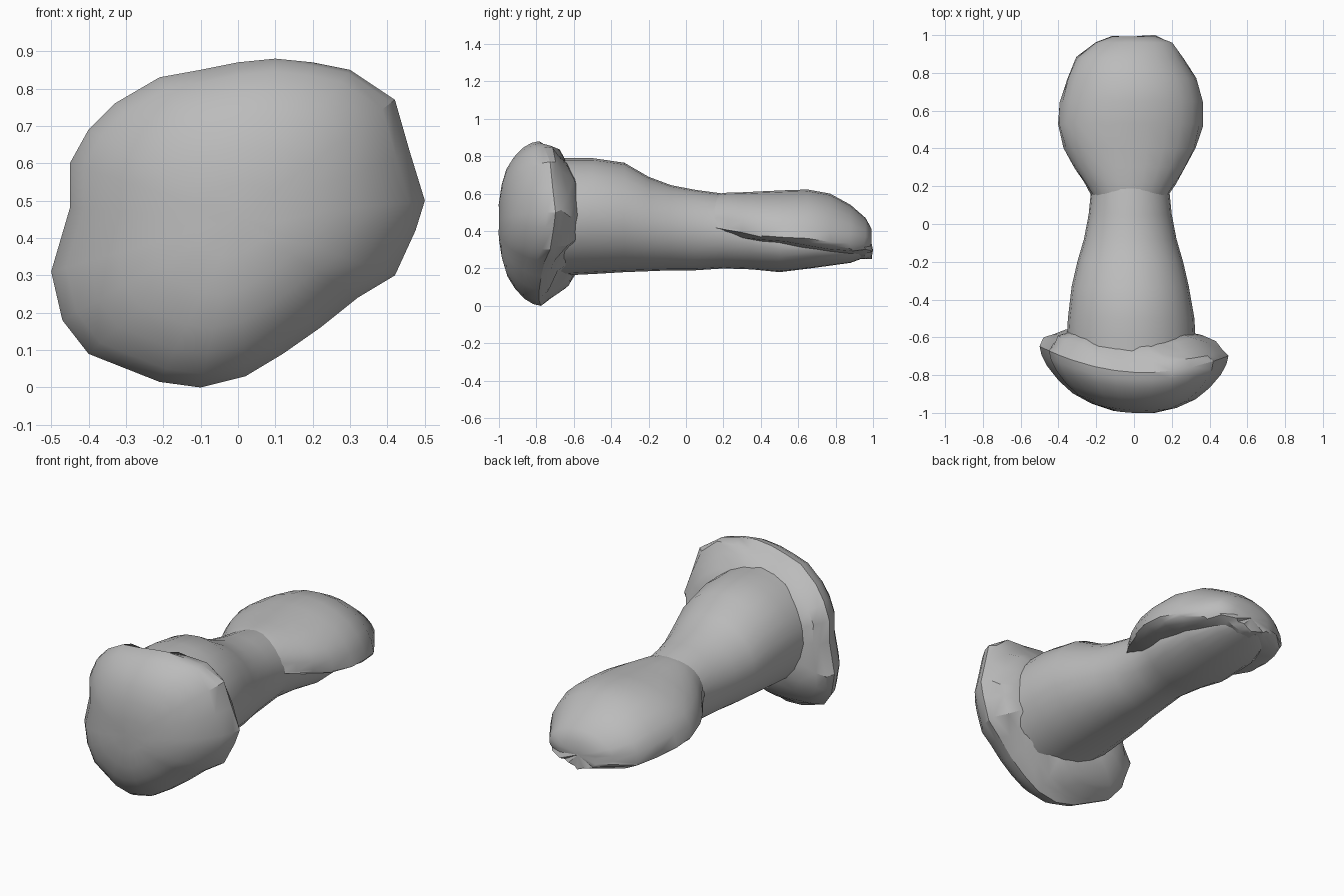
import bpy
import bmesh
import math
import random

random.seed(4)
default_cube = bpy.data.objects.get("Cube")
if default_cube:
    bpy.data.objects.remove(default_cube, do_unlink=True)

# Single plain grey for the whole piece
grey = bpy.data.materials.new("bone grey")
grey.use_nodes = True
grey.diffuse_color = (0.5, 0.5, 0.5, 1)
shader = next(n for n in grey.node_tree.nodes if n.type == "BSDF_PRINCIPLED")
shader.inputs["Base Color"].default_value = grey.diffuse_color


def loft(name, rings, sharp_angle):
    """Skin a list of equal-length point rings and close both ends."""
    bm = bmesh.new()
    loops = [[bm.verts.new(point) for point in ring] for ring in rings]
    count = len(loops[0])
    for near, far in zip(loops, loops[1:]):
        for i in range(count):
            j = (i + 1) % count
            bm.faces.new((near[i], near[j], far[j], far[i]))
    for end in (loops[0], loops[-1]):
        centre = bm.verts.new(sum((v.co for v in end), end[0].co * 0) / count)
        for i in range(count):
            bm.faces.new((end[i], end[(i + 1) % count], centre))
    bmesh.ops.recalc_face_normals(bm, faces=bm.faces)
    mesh = bpy.data.meshes.new(name)
    bm.to_mesh(mesh)
    bm.free()
    mesh.materials.append(grey)
    part = bpy.data.objects.new(name, mesh)
    bpy.context.collection.objects.link(part)
    bpy.ops.object.select_all(action="DESELECT")
    part.select_set(True)
    bpy.context.view_layer.objects.active = part
    bpy.ops.object.shade_smooth_by_angle(angle=math.radians(sharp_angle))
    return part


def jitter(amount):
    return random.uniform(-amount, amount)


def section(y, centre_x, half_width, low, middle, high, count=24, rough=0.0):
    """Oval ring whose widest line sits at the height called middle."""
    ring = []
    for i in range(count):
        angle = math.tau * i / count
        side, rise = math.cos(angle), math.sin(angle)
        height = (high - middle) if rise > 0 else (middle - low)
        wobble = rough if rise < 0.1 else 0
        ring.append((centre_x + half_width * side + jitter(wobble),
                     y + jitter(wobble),
                     middle + height * rise + jitter(wobble)))
    return ring


# Domed front head: an uneven outline scaled through layers, bent back at the sides,
# with a crisp rim and a back face that flares into the shaft
outline = [(-.1, .0), (.02, .03), (.12, .09), (.22, .16), (.32, .24), (.42, .3),
           (.475, .42), (.5, .5), (.46, .63), (.42, .77), (.3, .85), (.2, .87),
           (.1, .88), (0, .87), (-.1, .85), (-.21, .83), (-.33, .76), (-.4, .69),
           (-.45, .6), (-.45, .48), (-.5, .31), (-.47, .18), (-.4, .09), (-.21, .015)]
layers = [(.22, -1, 0), (.45, -.985, 0), (.65, -.96, 0), (.8, -.92, 0), (.92, -.87, 0),
          (.98, -.825, 0), (1, -.785, 0), (.95, -.74, .015), (.86, -.69, .018),
          (.73, -.63, .012), (.55, -.59, 0)]
middle_z = .45
head_rings = []
for scale, y, rough in layers:
    ring = []
    for x, z in outline:
        px = x * scale
        bend = 0.45 * px * px - 0.05 * px
        ring.append((px + jitter(rough), y + bend + jitter(rough),
                     middle_z + (z - middle_z) * scale + jitter(rough)))
    head_rings.append(ring)
loft("front_head", head_rings, 30)

# Waisted shaft running under the rear knob
stations = [(-.75, -.01, .35, .15, .79), (-.6, -.015, .34, .165, .79),
            (-.5, -.015, .335, .17, .79), (-.33, -.02, .31, .18, .765),
            (-.2, -.02, .28, .185, .69), (-.08, -.02, .245, .19, .645),
            (.05, -.02, .22, .19, .62), (.2, -.02, .205, .2, .6),
            (.35, -.02, .225, .195, .56), (.5, -.02, .25, .18, .5),
            (.7, -.02, .25, .205, .45), (.88, -.01, .19, .23, .4), (.96, 0, .12, .26, .36)]
loft("shaft", [section(y, cx, w, low, (low + high) / 2, high)
               for y, cx, w, low, high in stations], 40)

# Overhanging rear knob: domed on top, rough underneath and deeper towards the tip
knob = [(.06, -.02, .15, .45, .57), (.15, -.02, .2, .43, .597), (.22, -.02, .245, .415, .605),
        (.3, -.02, .3, .4, .607), (.4, -.02, .35, .385, .612), (.53, -.025, .385, .37, .618),
        (.65, -.015, .375, .355, .622), (.77, -.015, .345, .34, .6), (.88, -.025, .285, .33, .54),
        (.96, 0, .21, .335, .47), (.993, 0, .12, .34, .41)]
loft("rear_knob", [section(y, cx, w, edge - .03 - .05 * y, edge, top, rough=.01)
                   for y, cx, w, edge, top in knob], 35)
